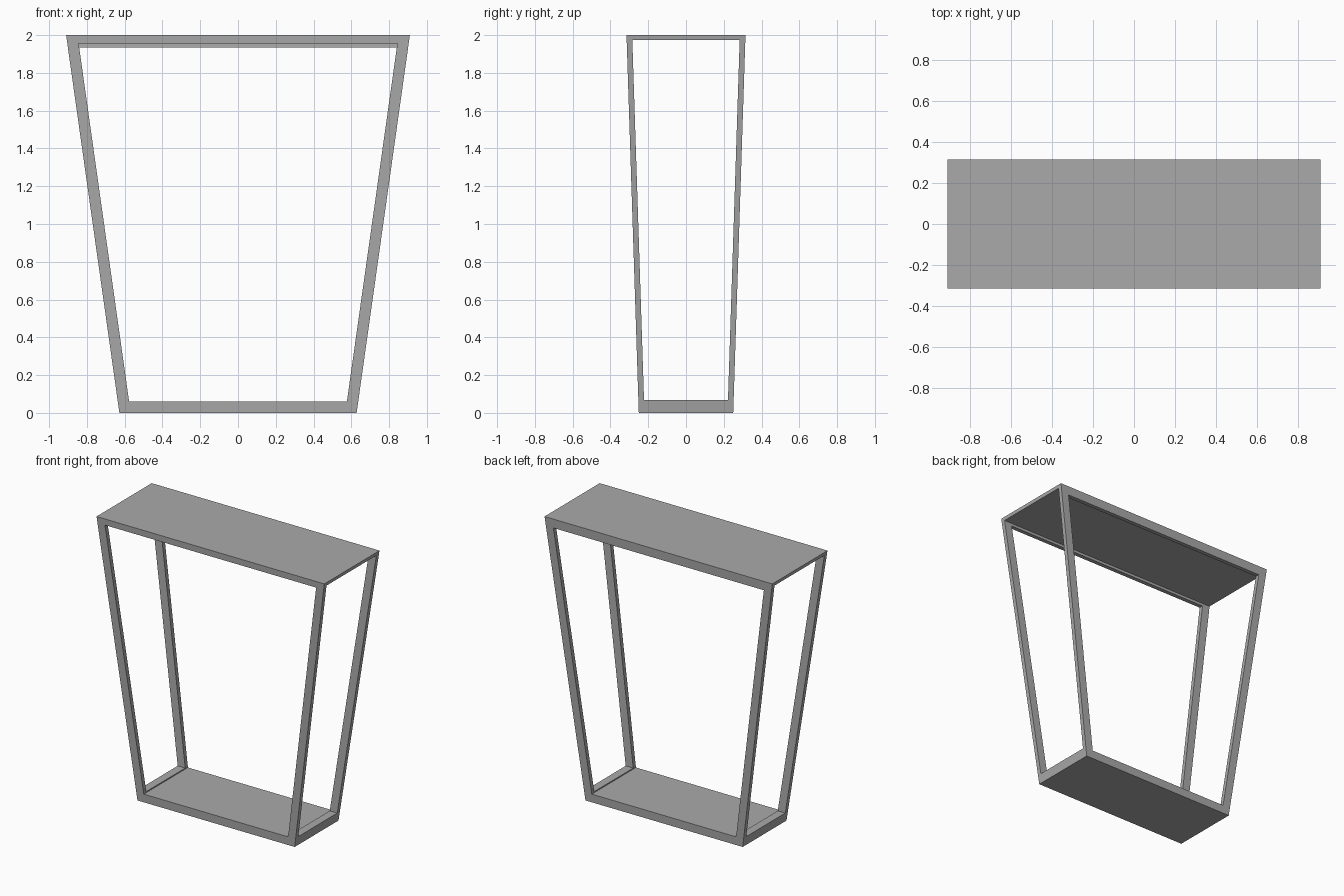
import bpy
import bmesh

cube = bpy.data.objects.get("Cube")
if cube:
    bpy.data.objects.remove(cube, do_unlink=True)

grey = bpy.data.materials.new("plain grey")
grey.use_nodes = True
grey.diffuse_color = (0.4, 0.4, 0.4, 1)
grey.node_tree.nodes["Principled BSDF"].inputs["Base Color"].default_value = (0.4, 0.4, 0.4, 1)

HEIGHT = 2.0
POST_X, POST_Y = 0.06, 0.03
FLOOR, SILL, CEILING = 0.06, 0.067, 1.975


def half_x(z):
    return 0.628 + 0.141 * z


def half_y(z):
    return 0.25 + 0.0325 * z


def loft(name, z0, z1, span):
    """Tapered block whose x and y limits at each height come from span."""
    bm = bmesh.new()
    rings = []
    for z in (z0, z1):
        xa, xb, ya, yb = span(z)
        x0, x1 = sorted((xa, xb))
        y0, y1 = sorted((ya, yb))
        rings.append([bm.verts.new((x, y, z)) for x, y in
                      ((x0, y0), (x1, y0), (x1, y1), (x0, y1))])
    low, high = rings
    bm.faces.new(low[::-1])
    bm.faces.new(high)
    for i in range(4):
        j = (i + 1) % 4
        bm.faces.new((low[i], low[j], high[j], high[i]))
    mesh = bpy.data.meshes.new(name)
    bm.to_mesh(mesh)
    bm.free()
    mesh.materials.append(grey)
    obj = bpy.data.objects.new(name, mesh)
    bpy.context.collection.objects.link(obj)
    return obj


def full(z):
    return -half_x(z), half_x(z), -half_y(z), half_y(z)


# Base and top slabs
loft("base_slab", 0, FLOOR, full)
loft("top_slab", CEILING, HEIGHT, full)

# Four leaning corner posts
for sx, side in ((-1, "right"), (1, "left")):
    for sy, end in ((-1, "front"), (1, "back")):
        loft(f"{end}_{side}_post", FLOOR, CEILING, lambda z: (
            sx * half_x(z), sx * (half_x(z) - POST_X),
            sy * half_y(z), sy * (half_y(z) - POST_Y)))

    # Slightly raised sill between the posts on each side
    loft(f"{side}_sill", FLOOR, SILL, lambda z: (
        sx * half_x(z), sx * (half_x(z) - POST_X),
        POST_Y - half_y(z), half_y(z) - POST_Y))

# Upper rails hanging below the top, the back one deeper
for sy, end, bottom in ((-1, "front", 1.955), (1, "back", 1.935)):
    loft(f"{end}_rail", bottom, CEILING, lambda z: (
        POST_X - half_x(z), half_x(z) - POST_X,
        sy * half_y(z), sy * (half_y(z) - POST_Y)))
